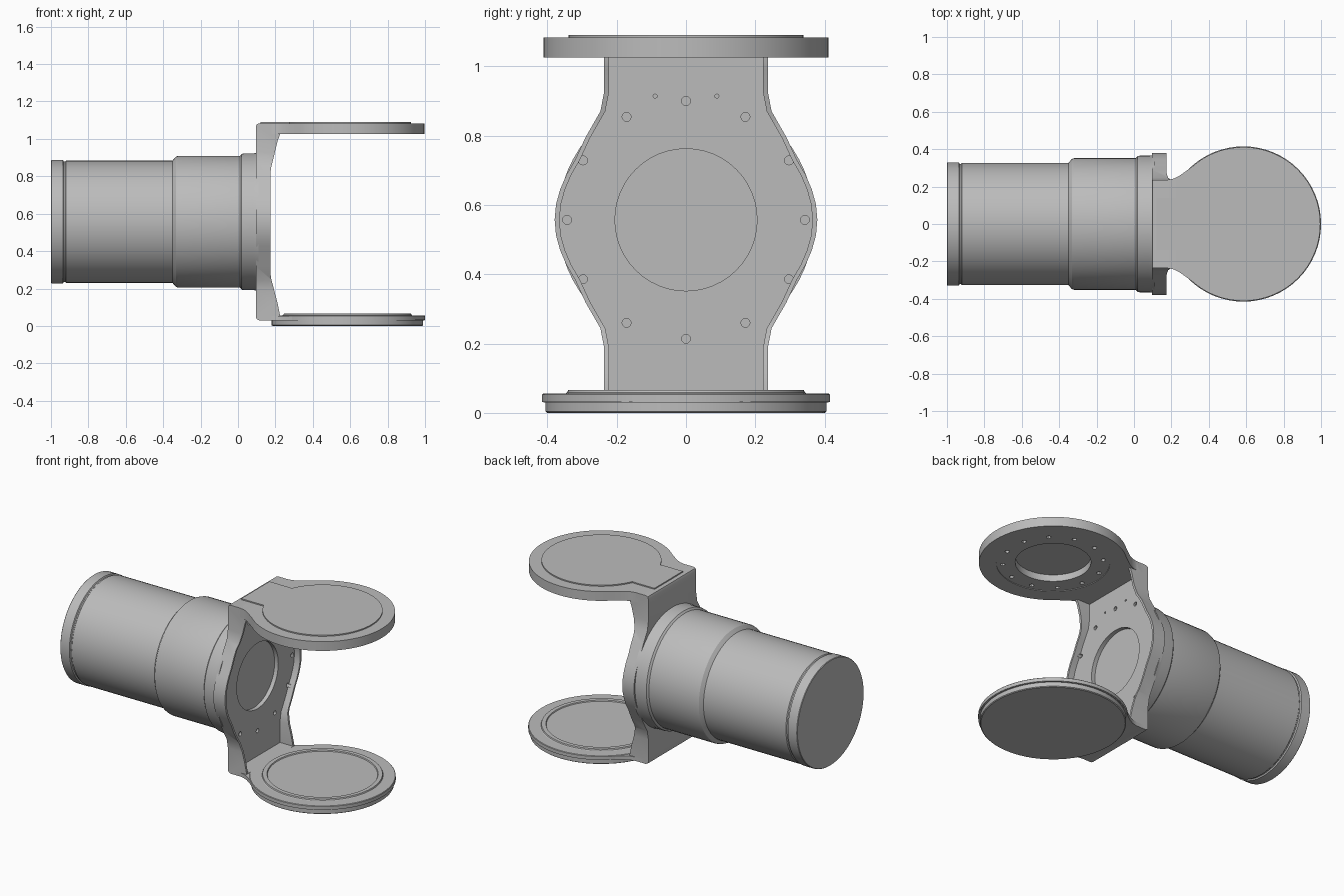
import bpy, bmesh, math
from mathutils import Matrix, Vector

cube = bpy.data.objects.get("Cube")
if cube:
    bpy.data.objects.remove(cube, do_unlink=True)

grey = bpy.data.materials.new("machined grey")
grey.use_nodes = True
grey.diffuse_color = (0.5, 0.5, 0.5, 1)
grey.node_tree.nodes["Principled BSDF"].inputs["Base Color"].default_value = (0.5, 0.5, 0.5, 1)

AXIS_Z = 0.557      # height of the barrel axis
DISC_X = 0.585      # centre of both joint discs
DISC_R = 0.411


def finish(name, bm):
    bmesh.ops.recalc_face_normals(bm, faces=bm.faces)
    mesh = bpy.data.meshes.new(name)
    bm.to_mesh(mesh)
    bm.free()
    obj = bpy.data.objects.new(name, mesh)
    bpy.context.collection.objects.link(obj)
    mesh.materials.append(grey)
    return obj


def smooth(obj):
    bpy.ops.object.select_all(action='DESELECT')
    obj.select_set(True)
    bpy.context.view_layer.objects.active = obj
    bpy.ops.object.shade_smooth_by_angle(angle=math.radians(30))


def prism(name, points, axis, lo, hi):
    """Extrude a flat outline along an axis."""
    place = {'x': lambda a, b, d: (d, a, b),
             'y': lambda a, b, d: (a, d, b),
             'z': lambda a, b, d: (a, b, d)}[axis]
    bm = bmesh.new()
    face = bm.faces.new([bm.verts.new(place(a, b, lo)) for a, b in points])
    ext = bmesh.ops.extrude_face_region(bm, geom=[face])
    verts = [v for v in ext["geom"] if isinstance(v, bmesh.types.BMVert)]
    bmesh.ops.translate(bm, verts=verts, vec=place(0, 0, hi - lo))
    return finish(name, bm)


def lathe(name, profile, matrix, steps=64):
    """Spin (radius, height) points around z, then place the result."""
    bm = bmesh.new()
    verts = [bm.verts.new((r, 0, h)) for r, h in profile]
    edges = [bm.edges.new(pair) for pair in zip(verts, verts[1:])]
    bmesh.ops.spin(bm, geom=verts + edges, cent=(0, 0, 0), axis=(0, 0, 1),
                   angle=math.tau, steps=steps, use_duplicate=False)
    bmesh.ops.remove_doubles(bm, verts=bm.verts, dist=0.0001)
    bmesh.ops.transform(bm, matrix=matrix, verts=bm.verts)
    return finish(name, bm)


def rods(name, items, axis):
    """Several separate cylinders in one mesh: (centre, radius, length, sides)."""
    turn = Matrix.Rotation(math.pi / 2, 4, 'Y') if axis == 'x' else Matrix()
    bm = bmesh.new()
    for centre, radius, length, sides in items:
        bmesh.ops.create_cone(bm, cap_ends=True, segments=sides, radius1=radius,
                              radius2=radius, depth=length,
                              matrix=Matrix.Translation(centre) @ turn)
    return finish(name, bm)


def combine(obj, tool, operation='DIFFERENCE'):
    mod = obj.modifiers.new("cut", 'BOOLEAN')
    mod.operation, mod.object, mod.solver = operation, tool, 'EXACT'
    bpy.context.view_layer.objects.active = obj
    bpy.ops.object.modifier_apply(modifier=mod.name)
    bpy.data.objects.remove(tool, do_unlink=True)


def plate_outline(inset, half_height):
    """Bulging yoke plate outline in y and z."""
    quarter = [(.236, half_height), (.236, .37), (.247, .313), (.29, .238), (.32, .173),
               (.345, .13), (.363, .088), (.375, .045)]
    right = [(y - inset, z) for y, z in quarter]
    right += [(.379 - inset, 0)] + [(y, -z) for y, z in reversed(right)]
    pts = right + [(-y, z) for y, z in reversed(right)]
    return [(y, z + AXIS_Z) for y, z in pts]


def disc_outline(radius, neck, start):
    """Round disc with a neck reaching back towards the plate."""
    arc = [math.radians(-start + 2 * start * i / 64) for i in range(65)]
    pts = [(DISC_X + radius * math.cos(a), radius * math.sin(a)) for a in arc]
    return pts + neck + [(x, -y) for x, y in reversed(neck)]


# Barrel housing along x
along_x = Matrix.Translation((0, 0, AXIS_Z)) @ Matrix.Rotation(math.pi / 2, 4, 'Y')
barrel = lathe("barrel_housing", [
    (0, -1), (.327, -1), (.33, -.997), (.33, -.936), (.322, -.932), (.322, -.925),
    (.327, -.92), (.327, -.35), (.333, -.345), (.348, -.332), (.352, -.32), (.352, .01),
    (.363, .02), (.365, .03), (.365, .08), (.37, .11), (0, .11)], along_x)
smooth(barrel)

# Yoke plate: bulging outline with flared ends and a recessed inner face
plate = prism("yoke_plate", plate_outline(0, .6), 'x', .05, .3)
side = [(.095, AXIS_Z), (.095, 1.065), (.1, 1.078), (.113, 1.083), (.225, 1.083),
        (.225, 1.025), (.212, .99), (.178, .85), (.175, .83), (.175, .27), (.178, .25),
        (.212, .12), (.225, .056), (.225, .03), (.113, .03), (.1, .036), (.095, .05)]
combine(plate, prism("side_cutter", side, 'y', -.5, .5), 'INTERSECT')
combine(plate, prism("face_cutter", [(y, min(max(z, .056), 1.025))
                                     for y, z in plate_outline(.014, .52)], 'x', .135, .4))
holes = [((.15, 0, AXIS_Z), .205, .08, 48)]
for i in range(12):
    a = math.tau * i / 12
    holes.append(((.135, .343 * math.sin(a), AXIS_Z + .343 * math.cos(a)), .013, .03, 12))
holes += [((.135, s * .089, .914), .006, .03, 8) for s in (-1, 1)]
combine(plate, rods("hole_cutter", holes, 'x'))
smooth(plate)

# Upper and lower arms, with a filleted neck into the disc
neck = [(.27, .277), (.24, .256), (.21, .242), (.18, .236), (.13, .236)]
upper = prism("upper_arm", disc_outline(DISC_R, neck, 132), 'z', 1.025, 1.083)
combine(upper, rods("step_cutter", [((DISC_X, 0, 1.025), .315, .008, 64)], 'z'))
holes = [((DISC_X, 0, 1.04), .21, .06, 48)]
for i in range(12):
    a = math.tau * (i + .5) / 12
    holes.append(((DISC_X + .28 * math.cos(a), .28 * math.sin(a), 1.03), .013, .03, 12))
combine(upper, rods("bolt_cutter", holes, 'z'))
smooth(upper)
lower = prism("lower_arm", disc_outline(DISC_R, neck, 132), 'z', .03, .054)
smooth(lower)

# Raised lid on the upper arm
lid = prism("upper_lid", disc_outline(.34, [(.25, .14), (.12, .14)], 156), 'z', 1.08, 1.09)
smooth(lid)

# Lower joint disc with a stepped cap
joint = lathe("lower_joint_disc", [
    (0, 0), (.4, 0), (.405, .004), (.405, .03), (.415, .032), (.415, .053), (.412, .056),
    (.348, .056), (.343, .059), (.34, .066), (.315, .066), (.312, .06), (0, .06)],
    Matrix.Translation((DISC_X, 0, 0)))
smooth(joint)
